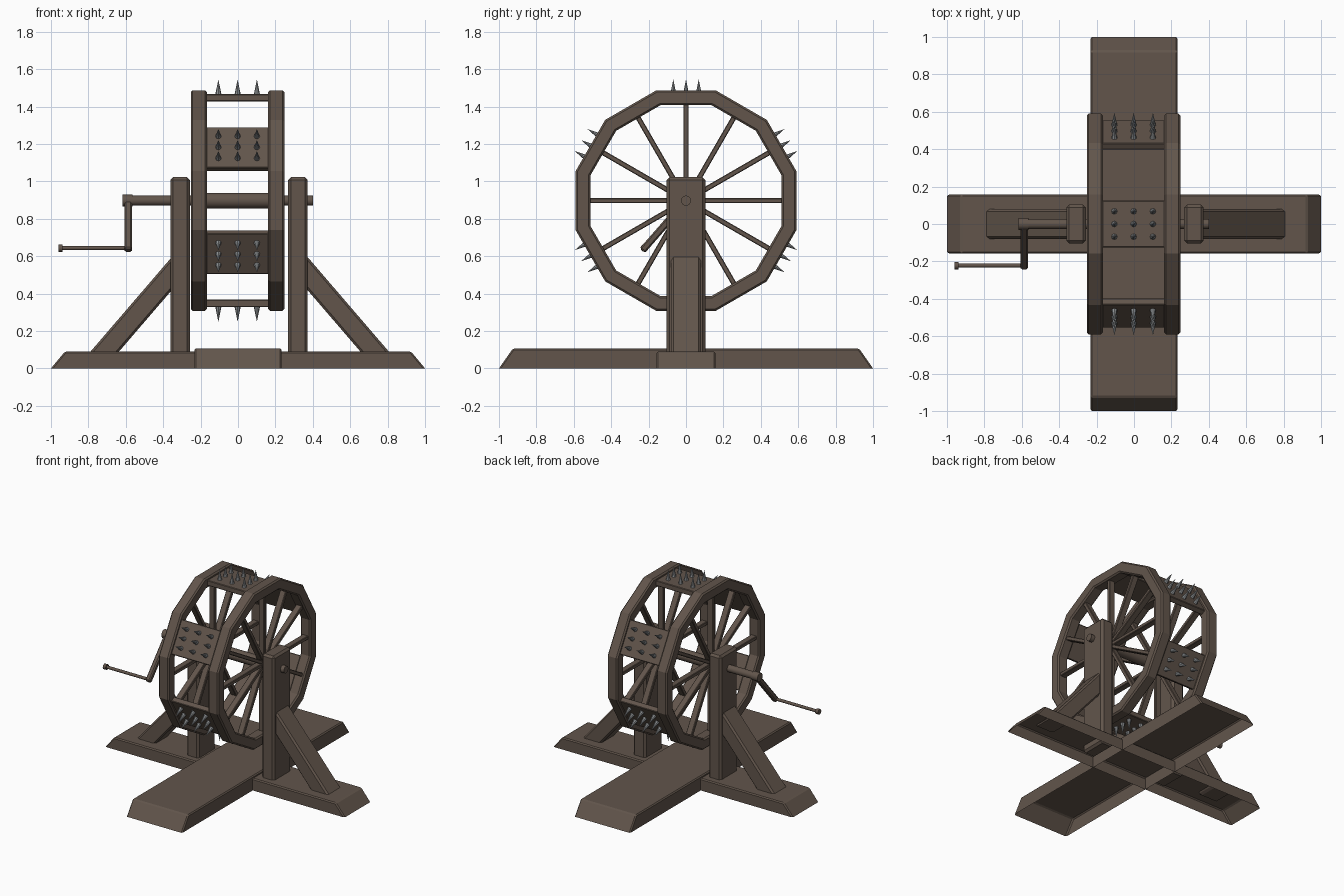
import bpy, bmesh, math
from mathutils import Matrix, Vector

cube = bpy.data.objects.get("Cube")
if cube:
    bpy.data.objects.remove(cube, do_unlink=True)


def material(name, rgb):
    m = bpy.data.materials.new(name)
    m.use_nodes = True
    m.diffuse_color = (*rgb, 1)
    bsdf = m.node_tree.nodes["Principled BSDF"]
    bsdf.inputs["Base Color"].default_value = (*rgb, 1)
    bsdf.inputs["Roughness"].default_value = 0.8
    return m


WOOD = material("dark wood", (0.122, 0.091, 0.071))
STEEL = material("grey steel", (0.27, 0.285, 0.295))
HUB_Z = 0.897


def finish(name, bm, mat=WOOD, bevel=0.0, smooth=False):
    """Turn a bmesh into a named object with one material and an optional chamfer."""
    bmesh.ops.recalc_face_normals(bm, faces=bm.faces)
    mesh = bpy.data.meshes.new(name)
    bm.to_mesh(mesh)
    bm.free()
    mesh.materials.append(mat)
    ob = bpy.data.objects.new(name, mesh)
    bpy.context.collection.objects.link(ob)
    if bevel:
        mod = ob.modifiers.new("chamfer", "BEVEL")
        mod.width = bevel
        mod.segments = 1
        mod.limit_method = "ANGLE"
    if smooth:
        bpy.ops.object.select_all(action="DESELECT")
        ob.select_set(True)
        bpy.context.view_layer.objects.active = ob
        bpy.ops.object.shade_smooth_by_angle(angle=math.radians(40))
    return ob


def add_rod(bm, a, b, r1, r2, sides):
    """Cylinder or cone from point a to point b."""
    a, b = Vector(a), Vector(b)
    d = b - a
    rot = d.to_track_quat("Z", "Y").to_matrix().to_4x4()
    bmesh.ops.create_cone(bm, cap_ends=True, segments=sides, radius1=r1, radius2=r2,
                          depth=d.length, matrix=Matrix.Translation((a + b) / 2) @ rot)


def add_box(bm, centre, size, rot=Matrix.Identity(4)):
    bmesh.ops.create_cube(bm, size=1, matrix=Matrix.Translation(centre) @ rot
                          @ Matrix.Diagonal((*size, 1)))


def rod(name, a, b, r, sides=16):
    bm = bmesh.new()
    add_rod(bm, a, b, r, r, sides)
    finish(name, bm, smooth=True)


def around(angle, radius, x=0.0, side=0.0):
    """Point on the wheel: radial distance plus a sideways offset along the rim."""
    c, s = math.cos(angle), math.sin(angle)
    return Vector((x, radius * c - side * s, HUB_Z + radius * s + side * c))


# Crossed base planks: sloped ends, open underneath
def base_plank(name, half_len, half_wide, height, slope, turn):
    bm = bmesh.new()
    add_box(bm, (0, 0, height / 2), (2 * half_len, 2 * half_wide, height))
    for v in bm.verts:
        if v.co.z > height / 2:
            v.co.x -= math.copysign(slope, v.co.x)
    under = [f for f in bm.faces if f.calc_center_median().z < 0.001]
    bmesh.ops.delete(bm, geom=under, context="FACES_ONLY")
    bm.transform(Matrix.Rotation(turn, 4, "Z"))
    finish(name, bm, bevel=0.008)


base_plank("cross_base_plank", 1, 0.157, 0.09, 0.075, 0)
base_plank("long_base_plank", 1, 0.233, 0.107, 0.075, math.pi / 2)

# Posts and diagonal braces on both sides
for side, label in ((1, "left"), (-1, "right")):
    bm = bmesh.new()
    add_box(bm, (side * 0.315 + 0.0055, 0, 0.53), (0.104, 0.208, 0.985))
    finish(label + "_post", bm, bevel=0.015)

    bm = bmesh.new()
    outline = [(0.812, 0.073), (0.66, 0.073), (0.34, 0.445), (0.34, 0.622)]
    face = bm.faces.new([bm.verts.new((side * x + 0.009, -0.079, z)) for x, z in outline])
    ext = bmesh.ops.extrude_face_region(bm, geom=[face])
    bmesh.ops.translate(bm, vec=(0, 0.158, 0),
                        verts=[g for g in ext["geom"] if isinstance(g, bmesh.types.BMVert)])
    finish(label + "_brace", bm, bevel=0.012)

# Twelve-sided rims with flat board spokes
SIDES = 12
STEP = math.tau / SIDES
for x, label in ((0.2045, "left"), (-0.2095, "right")):
    bm = bmesh.new()
    loops = []
    for apothem, off in ((0.59, -0.043), (0.59, 0.043), (0.51, 0.043), (0.51, -0.043)):
        r = apothem / math.cos(STEP / 2)
        loops.append([bm.verts.new(around((i + 0.5) * STEP, r, x + off)) for i in range(SIDES)])
    for k in range(4):
        a, b = loops[k], loops[(k + 1) % 4]
        for i in range(SIDES):
            j = (i + 1) % SIDES
            bm.faces.new((a[i], a[j], b[j], b[i]))
    finish(label + "_rim", bm, bevel=0.01)

    bm = bmesh.new()
    for i in range(SIDES):
        add_box(bm, around(i * STEP, 0.275, x), (0.048, 0.51, 0.027),
                Matrix.Rotation(i * STEP, 4, "X"))
    finish(label + "_spokes", bm, bevel=0.004)

# Spiked boards bridging the rims at six places
boards, spikes = bmesh.new(), bmesh.new()
for deg in (30, 90, 150, 210, 270, 330):
    ang = math.radians(deg)
    add_box(boards, around(ang, 0.55), (0.36, 0.04, 0.25), Matrix.Rotation(ang, 4, "X"))
    for i in (-1, 0, 1):
        for j in (-1, 0, 1):
            x = i * 0.103 - 0.002
            add_rod(spikes, around(ang, 0.565, x, j * 0.068),
                    around(ang, 0.648, x, j * 0.068), 0.017, 0.0, 8)
finish("rim_boards", boards, bevel=0.004)
finish("spikes", spikes, STEEL, smooth=True)

# Axle, hub and crank
rod("axle", (-0.618, 0, HUB_Z), (0.402, 0, HUB_Z), 0.027)
rod("hub", (-0.245, 0, HUB_Z), (0.24, 0, HUB_Z), 0.042)
rod("crank_collar", (-0.618, 0, HUB_Z), (-0.565, 0, HUB_Z), 0.032)

grip = Vector((-0.587, -0.222, 0.643))
arm = grip - Vector((-0.587, 0, HUB_Z))
bm = bmesh.new()
tilt = arm.to_track_quat("Z", "Y").to_matrix().to_4x4()
add_box(bm, grip - arm / 2, (0.038, 0.038, arm.length + 0.034), tilt)
finish("crank_arm", bm, bevel=0.008)
rod("crank_handle", grip, grip - Vector((0.365, 0, 0)), 0.011, sides=12)
rod("crank_handle_cap", grip - Vector((0.350, 0, 0)), grip - Vector((0.374, 0, 0)), 0.02, sides=12)
